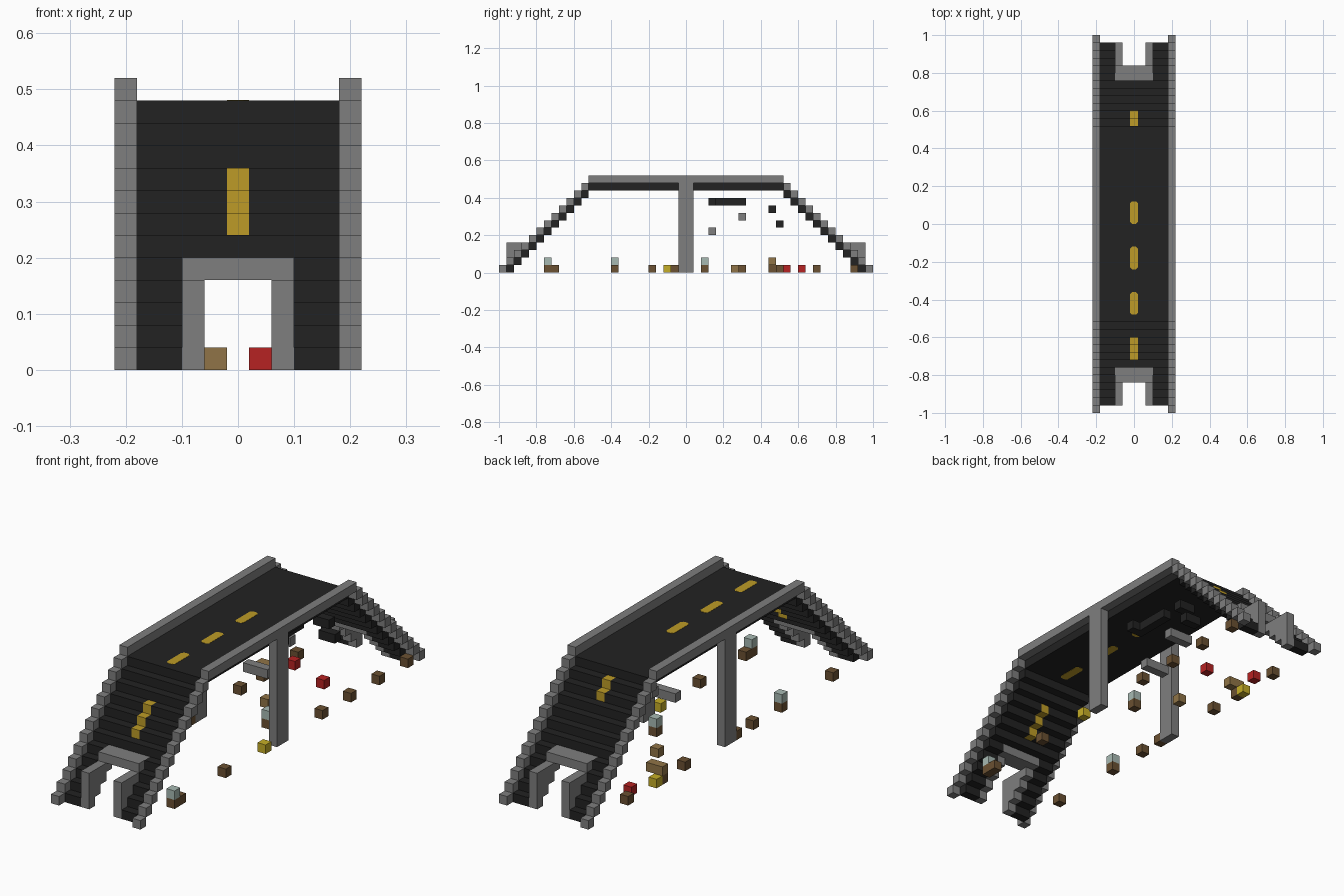
import bpy, bmesh
from mathutils import Matrix

if "Cube" in bpy.data.objects:
    bpy.data.objects.remove(bpy.data.objects["Cube"])

V = 0.04  # block size


def material(name, rgb):
    m = bpy.data.materials.new(name)
    m.diffuse_color = (*rgb, 1)
    m.use_nodes = True
    m.node_tree.nodes["Principled BSDF"].inputs["Base Color"].default_value = m.diffuse_color
    return m


ASPHALT = material("asphalt", (0.016, 0.016, 0.016))
CONCRETE = material("concrete", (0.21, 0.21, 0.21))
PAINT = material("road_paint", (0.51, 0.33, 0.02))
DARK_BROWN = material("dark_brown", (0.145, 0.082, 0.032))
LIGHT_BROWN = material("light_brown", (0.28, 0.175, 0.063))
RED = material("red", (0.47, 0.016, 0.016))
PALE_BLUE = material("pale_blue", (0.39, 0.49, 0.45))
YELLOW = material("yellow", (0.56, 0.42, 0.02))


def finish(name, bm, mat):
    bmesh.ops.recalc_face_normals(bm, faces=bm.faces)
    me = bpy.data.meshes.new(name)
    bm.to_mesh(me)
    bm.free()
    me.materials.append(mat)
    ob = bpy.data.objects.new(name, me)
    bpy.context.collection.objects.link(ob)
    return ob


def blocks(name, mat, boxes):
    """Each box is inclusive cell ranges: x0, x1 (0 in the middle), y0, y1, z0, z1 (from 0)."""
    bm = bmesh.new()
    for x0, x1, y0, y1, z0, z1 in boxes:
        size = ((x1 - x0 + 1) * V, (y1 - y0 + 1) * V, (z1 - z0 + 1) * V)
        mid = ((x0 + x1) / 2 * V, (y0 + y1 + 1) / 2 * V - 1, (z0 + z1 + 1) / 2 * V)
        bmesh.ops.create_cube(bm, size=1, matrix=Matrix.LocRotScale(mid, None, size))
    return finish(name, bm, mat)


def debris(name, mat, spots):
    """Single cubes given by centre x, centre y and layer."""
    cells = [(round(x / V), round((y + 1) / V - 0.5), z) for x, y, z in spots]
    return blocks(name, mat, [(i, i, j, j, k, k) for i, j, k in cells])


# Stepped ramps, one at each end
for end, dash in (("front", (7, 8, 9)), ("back", (10, 11))):
    def at(k, end=end):
        return k if end == "front" else 49 - k
    steps, legs, paint = [], [], []
    for k in range(1, 12):
        y, z = at(k), k - 1
        if k <= 5 or k in dash:
            inner = 3 if k <= 5 else 1
            steps += [(-4, -inner, y, y, z, z), (inner, 4, y, y, z, z)]
        else:
            steps.append((-4, 4, y, y, z, z))
        if k in dash:
            paint.append((0, 0, y, y, z, z))
        if k <= 4:
            legs += [(s, s, y, y, z, 3) for s in (-2, 2)]
    blocks(end + "_ramp", ASPHALT, steps)
    blocks(end + "_ramp_dash", PAINT, paint)
    # Gateway at the ramp foot: two side walls and a lintel
    y0, y1 = sorted((at(4), at(5)))
    blocks(end + "_gateway", CONCRETE, legs + [(-2, 2, y0, y1, 4, 4)])

# Level road
blocks("level_deck", ASPHALT, [(-4, 4, 12, 37, 11, 11)])

# Painted dashes with clipped corners, showing on both sides of the deck
for n, k in enumerate((13, 19, 25)):
    bm = bmesh.new()
    y0, y1, w, c = k * V - 1, (k + 3) * V - 1, V / 2, 0.01
    outline = [(-w, y0 + c), (-w + c, y0), (w - c, y0), (w, y0 + c),
               (w, y1 - c), (w - c, y1), (-w + c, y1), (-w, y1 - c)]
    face = bm.faces.new([bm.verts.new((x, y, 11 * V - 0.001)) for x, y in outline])
    up = bmesh.ops.extrude_face_region(bm, geom=[face], use_keep_orig=True)
    moved = [g for g in up["geom"] if isinstance(g, bmesh.types.BMVert)]
    bmesh.ops.translate(bm, verts=moved, vec=(0, 0, V + 0.002))
    finish(f"road_dash_{n + 1}", bm, PAINT)

# Side rails and middle pillars
for side, x in (("left", -5), ("right", 5)):
    rail = [(x, x, 12, 37, 12, 12)]
    for k in range(12):
        rail += [(x, x, k, k, k, k), (x, x, 49 - k, 49 - k, k, k)]
    blocks(side + "_rail", CONCRETE, rail)
    blocks(side + "_pillar", CONCRETE, [(x, x, 24, 25, 0, 11)])

# Floating pieces under the road
blocks("loose_beams", CONCRETE, [(-1, 1, 28, 28, 5, 5), (-1, 1, 32, 32, 7, 7)])
blocks("loose_slabs", ASPHALT, [(2, 2, 28, 32, 9, 9), (3, 3, 28, 28, 9, 9),
                                (2, 3, 36, 36, 8, 8), (2, 3, 37, 37, 6, 6)])

# Small cubes on the ground
debris("dark_brown_cubes", DARK_BROWN, [
    (.2, -.74, 0), (.2, -.70, 0), (.2, -.38, 0), (-.2, -.38, 0), (-.2, -.74, 0),
    (-.2, -.18, 0), (-.2, -.06, 0), (.08, .10, 0), (.2, .30, 0), (-.2, .30, 0),
    (.2, .50, 0), (.2, .70, 0), (-.2, .70, 0), (.2, .90, 0), (-.2, .46, 0)])
debris("light_brown_cubes", LIGHT_BROWN, [(-.04, .26, 0), (-.2, .46, 1), (-.16, .46, 1)])
debris("pale_blue_cubes", PALE_BLUE, [(.2, -.74, 1), (-.2, -.38, 1), (.08, .10, 1)])
debris("red_cubes", RED, [(.04, .54, 0), (-.16, .62, 0)])
debris("yellow_cubes", YELLOW, [(.2, -.10, 0), (-.2, .50, 0)])
